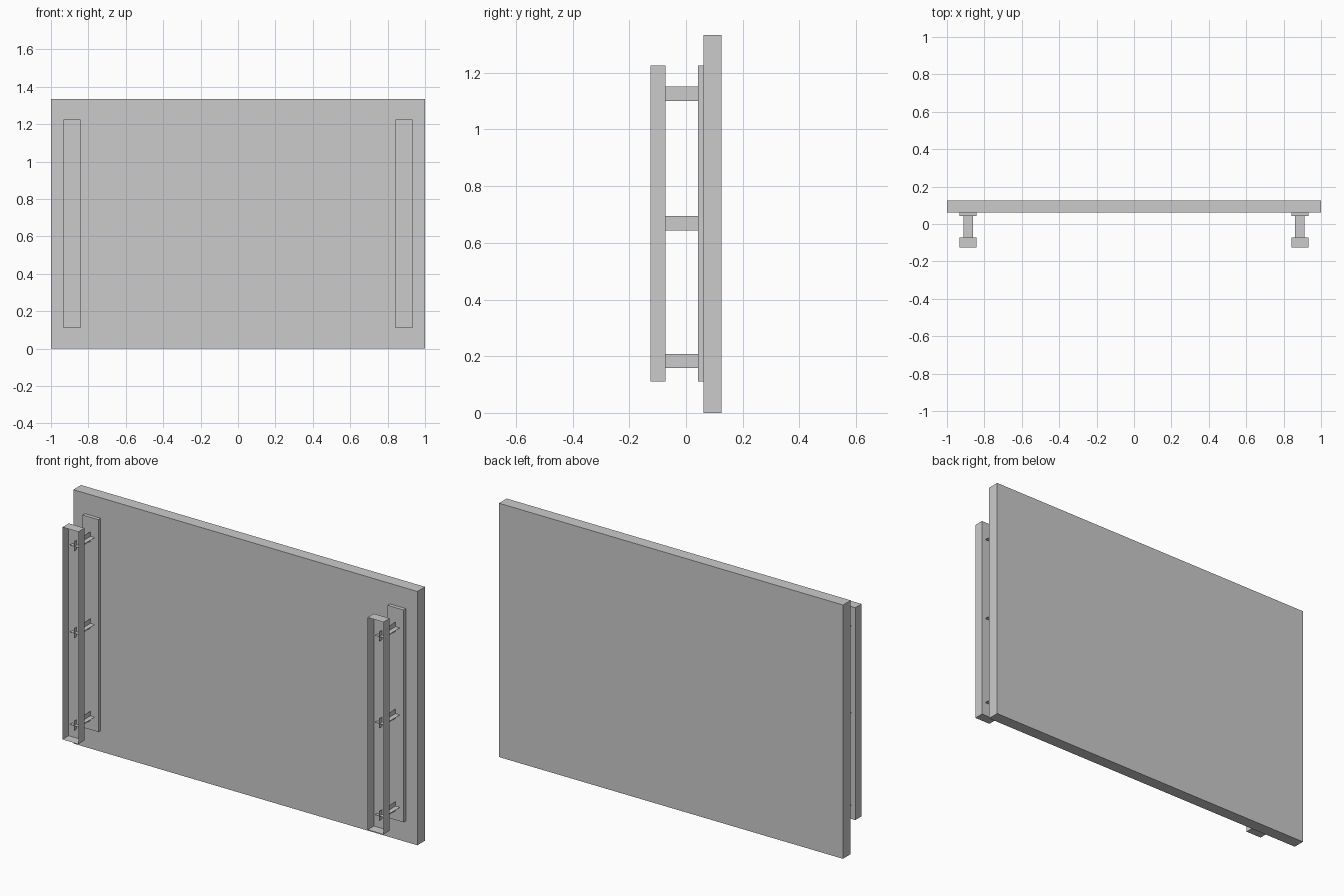
import bpy, bmesh
from mathutils import Vector

if "Cube" in bpy.data.objects:
    bpy.data.objects.remove(bpy.data.objects["Cube"])


def make_object(name, bm):
    mesh = bpy.data.meshes.new(name)
    bm.to_mesh(mesh)
    bm.free()
    ob = bpy.data.objects.new(name, mesh)
    bpy.context.collection.objects.link(ob)
    return ob


def box(name, lo, hi, open_front=False):
    lo, hi = Vector(lo), Vector(hi)
    bm = bmesh.new()
    bmesh.ops.create_cube(bm, size=1)
    for v in bm.verts:
        v.co = (lo + hi) / 2 + v.co * (hi - lo)
    if open_front:
        bm.normal_update()
        front = [f for f in bm.faces if f.normal.y < -0.9]
        bmesh.ops.delete(bm, geom=front, context='FACES_ONLY')
    return make_object(name, bm)


def cross_bracket(name, x, z, y0, y1, r):
    # two thin sheets crossing at right angles
    bm = bmesh.new()
    for dx, dz in ((r, 0), (0, r)):
        pts = [(x - dx, y0, z - dz), (x + dx, y0, z + dz),
               (x + dx, y1, z + dz), (x - dx, y1, z - dz)]
        bm.faces.new([bm.verts.new(p) for p in pts])
    return make_object(name, bm)


# Main flat panel
box("panel", (-1, 0.061, 0), (1, 0.125, 1.334))

# Mounting rails, backing strips and cross brackets on both sides
RAIL_X, HALF_W = 0.887, 0.046
Z0, Z1 = 0.11, 1.226
for side, s in (("left", -1), ("right", 1)):
    x = s * RAIL_X
    box(side + "_backing_strip", (x - HALF_W, 0.042, Z0), (x + HALF_W, 0.061, Z1))
    box(side + "_channel_rail", (x - HALF_W, -0.125, Z0), (x + HALF_W, -0.073, Z1),
        open_front=True)
    for level, z in (("lower", 0.183), ("middle", 0.669), ("upper", 1.126)):
        cross_bracket(f"{side}_{level}_bracket", x, z, -0.095, 0.042, 0.025)
